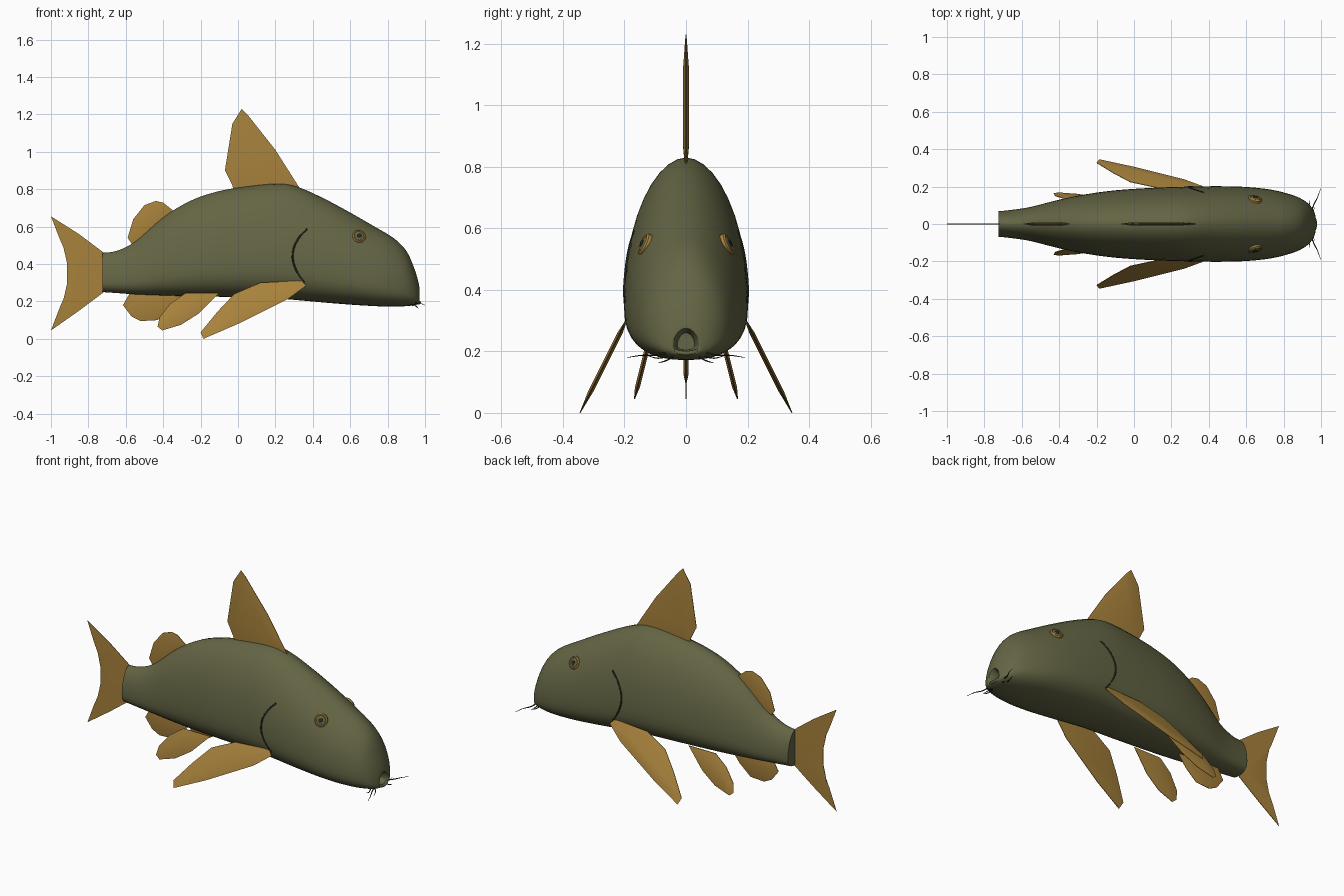
import bpy, bmesh, math
from mathutils import Vector
from mathutils.bvhtree import BVHTree

cube = bpy.data.objects.get("Cube")
if cube:
    bpy.data.objects.remove(cube, do_unlink=True)


def material(name, rgb):
    m = bpy.data.materials.new(name)
    m.use_nodes = True
    m.diffuse_color = (*rgb, 1)
    bsdf = m.node_tree.nodes["Principled BSDF"]
    bsdf.inputs["Base Color"].default_value = (*rgb, 1)
    bsdf.inputs["Roughness"].default_value = 0.7
    return m


OLIVE = material("olive skin", (0.127, 0.130, 0.058))
GOLD = material("golden fin", (0.39, 0.223, 0.045))
DARK = material("dark line", (0.022, 0.022, 0.013))


def finish(name, bm, mat, angle=40):
    bmesh.ops.recalc_face_normals(bm, faces=bm.faces)
    mesh = bpy.data.meshes.new(name)
    bm.to_mesh(mesh)
    obj = bpy.data.objects.new(name, mesh)
    bpy.context.collection.objects.link(obj)
    mesh.materials.append(mat)
    bpy.ops.object.select_all(action='DESELECT')
    obj.select_set(True)
    bpy.context.view_layer.objects.active = obj
    bpy.ops.object.shade_smooth_by_angle(angle=math.radians(angle))
    return obj


# Body stations: x, belly height, back height, half width; the last ones turn into the mouth
stations = [Vector(s) for s in (
    (-.725, .25, .46, .068), (-.65, .245, .47, .076), (-.55, .238, .52, .092),
    (-.4, .232, .65, .13), (-.25, .228, .74, .16), (-.1, .225, .79, .18),
    (.07, .22, .818, .192), (.22, .215, .83, .198), (.32, .207, .812, .2),
    (.45, .195, .755, .202), (.6, .183, .675, .198), (.73, .175, .6, .184),
    (.83, .172, .54, .16), (.9, .175, .47, .132), (.945, .18, .37, .095),
    (.968, .188, .287, .052), (.962, .197, .272, .038), (.925, .205, .26, .028))]
SEG, STEPS = 40, 4


def power(v, n):
    return math.copysign(abs(v) ** (2 / n), v)


def section(s):
    x, low, high, half = s
    mid = low + 0.29 * (high - low)
    ring = []
    for i in range(SEG):
        a = 2 * math.pi * i / SEG
        c, d = math.cos(a), math.sin(a)
        n = 1.9 if d > 0 else 2.5
        reach = high - mid if d > 0 else mid - low
        ring.append((x, half * power(c, n), mid + reach * power(d, n)))
    return ring


def blend(k, t):
    a, b, c, d = [stations[min(max(k + j, 0), len(stations) - 1)] for j in (-1, 0, 1, 2)]
    return b + (c - a) * (t / 2) + (a * 2 - b * 5 + c * 4 - d) * (t * t / 2) \
        + (b * 3 - a - c * 3 + d) * (t ** 3 / 2)


bm = bmesh.new()
path = [blend(k, j / STEPS) for k in range(len(stations) - 1) for j in range(STEPS)]
rings = [[bm.verts.new(p) for p in section(s)] for s in path + [stations[-1]]]
for r, q in zip(rings, rings[1:]):
    for i in range(SEG):
        bm.faces.new((r[i - 1], r[i], q[i], q[i - 1]))
bm.faces.new(rings[0])
bm.faces.new(rings[-1])
body = finish("body", bm, OLIVE)
skin = BVHTree.FromBMesh(bm)


def on_skin(x, z, side):
    point, normal, _, _ = skin.ray_cast(Vector((x, side, z)), Vector((0, -side, 0)))
    if normal.y * side < 0:
        normal = -normal
    return point, normal


# Fins: outline in x and z, swelling towards the middle, leaning outwards as they drop
def fin(name, outline, thick, side=0, root_y=0.0, root_z=0.0, lean=0.0, rim=0.0015):
    centre = sum((Vector(p) for p in outline), Vector((0, 0))) / len(outline)
    bm = bmesh.new()

    def loop(scale, offset):
        pts = [centre + (Vector(p) - centre) * scale for p in outline]
        return [bm.verts.new((p.x, side * (root_y + (root_z - p.y) * lean) + offset, p.y))
                for p in pts]

    loops = [loop(.6, thick), loop(1, rim), loop(1, -rim), loop(.6, -thick)]
    for r, q in zip(loops, loops[1:]):
        for i in range(len(outline)):
            bm.faces.new((r[i - 1], r[i], q[i], q[i - 1]))
    bm.faces.new(loops[0])
    bm.faces.new(loops[-1])
    finish(name, bm, GOLD, 30)


fin("dorsal_fin", [(-.02, .78), (-.03, .82), (-.07, .9), (-.03, 1.15), (.02, 1.23),
                   (.05, 1.2), (.2, 1.01), (.27, .9), (.34, .79)], .009)
fin("adipose_fin", [(-.55, .48), (-.59, .54), (-.56, .64), (-.5, .715), (-.44, .737),
                    (-.4, .728), (-.34, .68), (-.4, .58)], .008)
fin("anal_fin", [(-.57, .26), (-.615, .18), (-.57, .12), (-.52, .095), (-.43, .1),
                 (-.36, .16), (-.28, .26)], .008)
fin("tail_fin", [(-.71, .455), (-.85, .56), (-1, .655), (-.94, .52), (-.913, .4),
                 (-.913, .3), (-.94, .18), (-1, .045), (-.85, .15), (-.71, .255)], .003)

pelvic = [(-.43, .065), (-.405, .045), (-.305, .075), (-.21, .135), (-.1, .245),
          (-.28, .245), (-.36, .19), (-.42, .115)]
pectoral = [(-.185, 0), (-.2, .035), (-.11, .145), (-.02, .24), (.12, .3), (.34, .312),
            (.365, .285), (.27, .215), (0, .08)]


# Thin tubes for gill lines and barbels
def strand(name, points, radius, mat, taper=True):
    curve = bpy.data.curves.new(name, 'CURVE')
    curve.dimensions = '3D'
    curve.bevel_depth = radius
    curve.bevel_resolution = 1
    curve.resolution_u = 6
    curve.use_fill_caps = True
    spline = curve.splines.new('BEZIER')
    spline.bezier_points.add(len(points) - 1)
    for i, (bp, p) in enumerate(zip(spline.bezier_points, points)):
        bp.co = p
        bp.handle_left_type = bp.handle_right_type = 'AUTO'
        bp.radius = 1 - .75 * i / (len(points) - 1) if taper else 1
    curve.materials.append(mat)
    bpy.context.collection.objects.link(bpy.data.objects.new(name, curve))


# Eye parts: lathed rings that stand on the skin
def eye_part(name, profile, place, normal, mat):
    bm = bmesh.new()
    turn = normal.to_track_quat('Z', 'Y')
    loops = []
    for radius, height in profile:
        angles = [2 * math.pi * i / 20 for i in range(20)]
        loops.append([bm.verts.new(place + turn @ Vector(
            (radius * math.cos(a), radius * math.sin(a), height))) for a in angles])
    for r, q in zip(loops, loops[1:]):
        for i in range(20):
            bm.faces.new((r[i - 1], r[i], q[i], q[i - 1]))
    bm.faces.new(loops[0])
    bm.faces.new(loops[-1])
    finish(name, bm, mat)


for label, side in (("left", 1), ("right", -1)):
    fin(label + "_pelvic_fin", pelvic, .008, side, .12, .235, .25)
    fin(label + "_pectoral_fin", pectoral, .009, side, .197, .295, .5)

    gill = [(.37, .59), (.325, .54), (.293, .46), (.305, .38), (.355, .3)]
    strand(label + "_gill_line", [on_skin(x, z, side)[0] for x, z in gill],
           .005, DARK, False)

    place, normal = on_skin(.647, .548, side)
    normal = (normal + Vector((0, side * .4, 0))).normalized()
    eye_part(label + "_eye_rim", [(.038, -.02), (.037, .004), (.031, .009), (.025, .005)],
             place, normal, GOLD)
    eye_part(label + "_iris", [(.027, -.01), (.026, .007), (.016, .011)],
             place, normal, OLIVE)
    eye_part(label + "_pupil", [(.013, 0), (.013, .012), (.008, .014)],
             place, normal, DARK)

    barbels = {"long": [(.945, .05, .2), (.96, .1, .188), (.982, .145, .187), (.998, .19, .18)],
               "middle": [(.92, .05, .19), (.935, .09, .178), (.94, .125, .186)],
               "chin": [(.93, .035, .19), (.955, .06, .172), (.965, .09, .162)]}
    for kind, pts in barbels.items():
        strand(f"{label}_{kind}_barbel", [(x, y * side, z) for x, y, z in pts], .004, DARK)

# Lower lip
strand("lower_lip", [(.955, -.045, .205), (.968, -.02, .196), (.968, .02, .196),
                     (.955, .045, .205)], .008, OLIVE, False)
